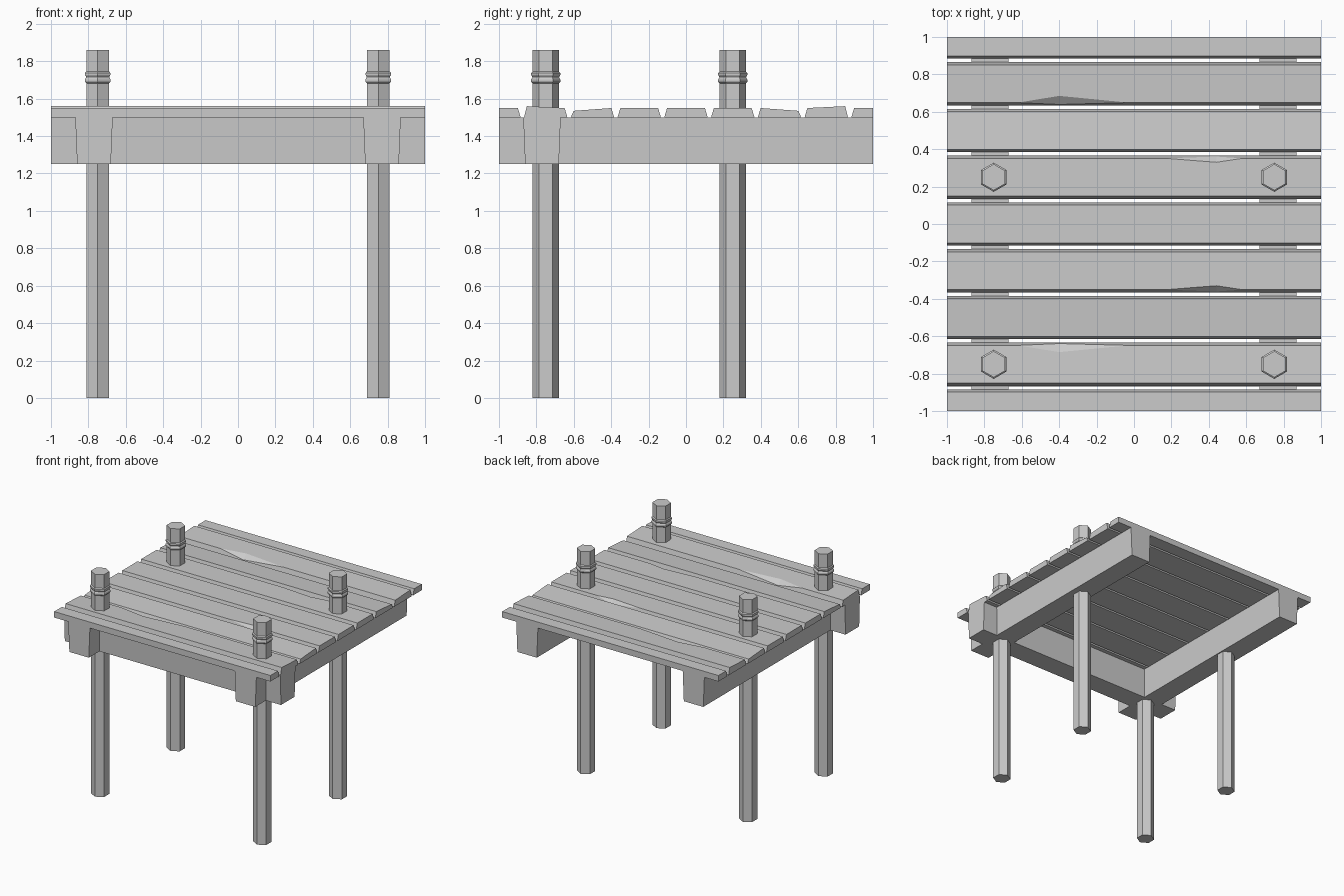
import bpy, bmesh
from math import sin, cos, pi

if "Cube" in bpy.data.objects:
    bpy.data.objects.remove(bpy.data.objects["Cube"])

def finish(name, bm):
    bmesh.ops.recalc_face_normals(bm, faces=bm.faces)
    me = bpy.data.meshes.new(name)
    bm.to_mesh(me)
    bm.free()
    ob = bpy.data.objects.new(name, me)
    bpy.context.collection.objects.link(ob)
    return ob

Z0, GAP, BEV = 1.5, 0.009, 0.015

def plank(name, ya, yb, za=1.55, zb=1.55, sign=1, bev_b=True, chip=None):
    """Board along x with sloped sides; chip = (at_outer, x0, xm, x1, apex_y)."""
    bm = bmesh.new()
    V = lambda x, y, z: bm.verts.new((x, y * sign, z))
    a, b = ya + GAP, yb - (GAP if bev_b else 0)
    at, bt = a + BEV, b - (BEV if bev_b else 0)
    l = [V(-1, a, Z0), V(-1, b, Z0), V(-1, bt, zb), V(-1, at, za)]
    r = [V(1, a, Z0), V(1, b, Z0), V(1, bt, zb), V(1, at, za)]
    bm.faces.new(l)
    bm.faces.new(r)
    bm.faces.new((l[0], l[1], r[1], r[0]))
    edge_a, edge_b, top_a, top_b = [], [], [], []
    if chip:
        outer, x0, xm, x1, py = chip
        yt, yl, z = (bt, b, zb) if outer else (at, a, za)
        p, q = V(x0, yt, z), V(x1, yt, z)
        m = V(xm, yt + (yl - yt) * 0.65, z + (Z0 - z) * 0.65)
        t = (py - at) / (bt - at)
        top = V(xm, py, za + (zb - za) * t)
        bm.faces.new((p, m, top))
        bm.faces.new((m, q, top))
        if outer:
            edge_b, top_b = [p, m, q], [p, top, q]
        else:
            edge_a, top_a = [p, m, q], [p, top, q]
    bm.faces.new([l[0], l[3]] + edge_a + [r[3], r[0]])
    bm.faces.new([l[1], l[2]] + edge_b + [r[2], r[1]])
    bm.faces.new([l[3]] + top_a + [r[3], r[2]] + top_b[::-1] + [l[2]])
    finish(name, bm)

# Deck boards, mirrored front to back
plank("deck_board_centre", -0.125, 0.125)
for s, side in ((1, "back"), (-1, "front")):
    plank(f"deck_board_{side}_1", 0.125, 0.375, sign=s,
          chip=(True, 0.17, 0.44, 0.58, 0.33))
    plank(f"deck_board_{side}_2", 0.375, 0.625, 1.55, 1.535, sign=s)
    plank(f"deck_board_{side}_3", 0.625, 0.875, 1.55, 1.56, sign=s,
          chip=(False, -0.62, -0.4, -0.03, 0.685))
    plank(f"deck_board_{side}_4", 0.875, 1.0, sign=s, bev_b=False)

# Support beams with tapered cross-section
def beam(name, centre, along_x):
    bm = bmesh.new()
    prof = [(-0.09, 1.25), (0.09, 1.25), (0.1, Z0), (-0.1, Z0)]
    ends = []
    for e in (-1, 1):
        ends.append([bm.verts.new((e, centre + u, z) if along_x else (centre + u, e, z))
                     for u, z in prof])
        bm.faces.new(ends[-1])
    for i in range(4):
        j = (i + 1) % 4
        bm.faces.new((ends[0][i], ends[0][j], ends[1][j], ends[1][i]))
    finish(name, bm)

beam("left_beam", -0.77, False)
beam("right_beam", 0.77, False)
beam("front_beam", -0.77, True)

# Six-sided posts and rope collars
def hex_lathe(name, x, y, prof):
    bm = bmesh.new()
    rings = [[bm.verts.new((x + r * sin(k * pi / 3), y + r * cos(k * pi / 3), z))
              for k in range(6)] for r, z in prof]
    for lo, hi in zip(rings, rings[1:]):
        for i in range(6):
            j = (i + 1) % 6
            bm.faces.new((lo[i], lo[j], hi[j], hi[i]))
    bm.faces.new(rings[0])
    bm.faces.new(rings[-1])
    finish(name, bm)

COLLAR = [(0.068, 1.68), (0.078, 1.69), (0.078, 1.703), (0.071, 1.715),
          (0.078, 1.727), (0.078, 1.738), (0.068, 1.747)]
for x, sx in ((-0.75, "left"), (0.75, "right")):
    for y, sy in ((-0.75, "front"), (0.25, "back")):
        hex_lathe(f"{sy}_{sx}_post", x, y, [(0.07, 0), (0.07, 1.86)])
        hex_lathe(f"{sy}_{sx}_rope_collar", x, y, COLLAR)
